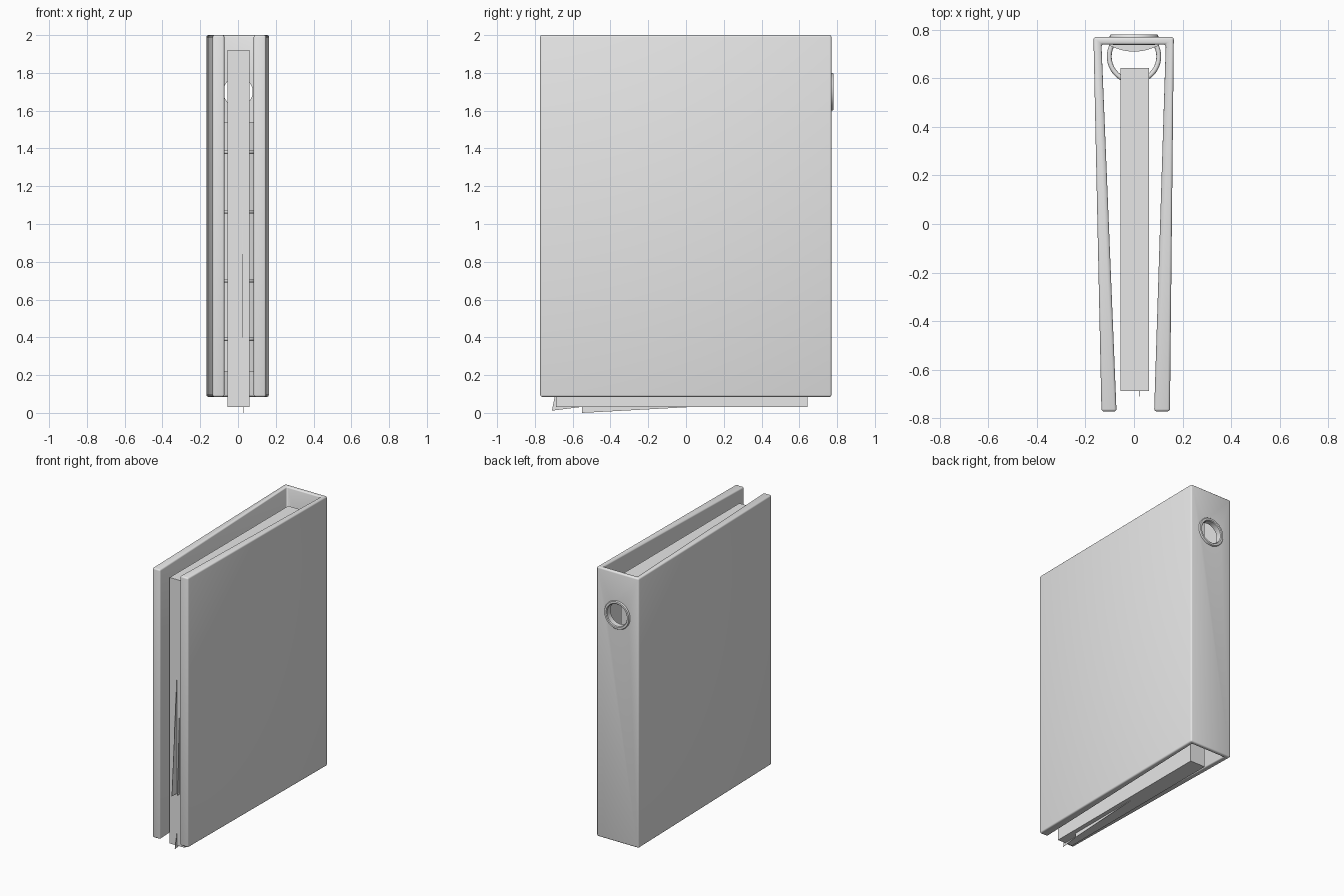
import bpy, bmesh, math
from mathutils import Vector

cube = bpy.data.objects.get("Cube")
if cube:
    bpy.data.objects.remove(cube, do_unlink=True)

GREY = (0.8, 0.8, 0.8, 1)
mat = bpy.data.materials.new("light grey")
mat.use_nodes = True
mat.diffuse_color = GREY
mat.node_tree.nodes["Principled BSDF"].inputs["Base Color"].default_value = GREY


def finish(name, bm):
    bmesh.ops.recalc_face_normals(bm, faces=bm.faces)
    mesh = bpy.data.meshes.new(name)
    bm.to_mesh(mesh)
    bm.free()
    mesh.materials.append(mat)
    ob = bpy.data.objects.new(name, mesh)
    bpy.context.collection.objects.link(ob)
    return ob


def prism(name, points, direction):
    """Extrude a flat outline along a direction."""
    bm = bmesh.new()
    face = bm.faces.new([bm.verts.new(p) for p in points])
    out = bmesh.ops.extrude_face_region(bm, geom=[face])
    moved = [v for v in out["geom"] if isinstance(v, bmesh.types.BMVert)]
    bmesh.ops.translate(bm, verts=moved, vec=Vector(direction))
    return finish(name, bm)


def sweep(name, path, section, closed=False):
    """Join rings of points; section(p) returns the ring at path item p."""
    bm = bmesh.new()
    rings = [[bm.verts.new(q) for q in section(p)] for p in path]
    n = len(rings[0])
    for i in range(len(rings) - (not closed)):
        a, b = rings[i], rings[(i + 1) % len(rings)]
        for j in range(n):
            k = (j + 1) % n
            bm.faces.new((a[j], a[k], b[k], b[j]))
    if not closed:
        bm.faces.new(rings[0])
        bm.faces.new(rings[-1])
    return finish(name, bm)


def smooth(ob, angle=40):
    bpy.ops.object.select_all(action="DESELECT")
    bpy.context.view_layer.objects.active = ob
    ob.select_set(True)
    bpy.ops.object.shade_smooth_by_angle(angle=math.radians(angle))


def apply(ob, mod):
    bpy.context.view_layer.objects.active = ob
    bpy.ops.object.modifier_apply(modifier=mod.name)


# Cover: two boards and the spine as one U-shaped profile
BOTTOM, TOP, HOLE_Z, HOLE_R = 0.085, 2.0, 1.7, 0.085
outline = [(-0.167, 0.77), (-0.134, -0.772), (-0.072, -0.772), (-0.134, 0.74),
           (0.131, 0.74), (0.083, -0.772), (0.148, -0.772), (0.164, 0.77)]
cover = prism("cover", [(x, y, BOTTOM) for x, y in outline], (0, 0, TOP - BOTTOM))
bevel = cover.modifiers.new("rounded edges", "BEVEL")
bevel.width = 0.01
bevel.segments = 3
apply(cover, bevel)

# Finger hole cut through the spine
turns = [math.tau * i / 48 for i in range(48)]
cutter = prism("hole_cutter", [(HOLE_R * math.cos(t), 0.7, HOLE_Z + HOLE_R * math.sin(t))
                               for t in turns], (0, 0.2, 0))
cutter.hide_render = True
cut = cover.modifiers.new("finger hole", "BOOLEAN")
cut.operation = "DIFFERENCE"
cut.solver = "EXACT"
cut.object = cutter
apply(cover, cut)
bpy.data.objects.remove(cutter, do_unlink=True)
smooth(cover)

# Metal rim lining the finger hole
rim_section = [(0.078, 0.737), (0.078, 0.775), (0.083, 0.78), (0.096, 0.78),
               (0.1, 0.775), (0.1, 0.768), (0.086, 0.768), (0.086, 0.737)]
rim = sweep("hole_rim", turns,
            lambda t: [(r * math.cos(t), y, HOLE_Z + r * math.sin(t)) for r, y in rim_section],
            closed=True)
smooth(rim)

# Curved plate carrying the rings
steps = [i / 12 * 2 - 1 for i in range(13)]
plate = prism("ring_plate", [(0.1 * s, 0.735 - 0.025 * (1 - s * s), 0.22) for s in steps]
              + [(0.1, 0.742, 0.22), (-0.1, 0.742, 0.22)], (0, 0, 1.32))
smooth(plate)

# Four binder rings, open where they meet the plate
RING_R, WIRE, RING_Y = 0.102, 0.01, 0.69
arc = [math.radians(150 + 240 * i / 40) for i in range(41)]
wire = [math.tau * i / 10 for i in range(10)]
for number, z in enumerate((0.39, 0.70, 1.065, 1.38), 1):
    ring = sweep(f"ring_{number}", arc, lambda t: [
        ((RING_R + WIRE * math.cos(w)) * math.cos(t),
         RING_Y + (RING_R + WIRE * math.cos(w)) * math.sin(t),
         z + WIRE * math.sin(w)) for w in wire])
    smooth(ring)

# Block of paper
prism("paper_stack", [(-0.055, -0.688, 0.03), (0.062, -0.688, 0.03),
                      (0.062, 0.643, 0.03), (-0.055, 0.643, 0.03)], (0, 0, 1.89))

# Crooked loose sheets whose corners poke out of the block: (x, corners in y and z)
sheets = [
    (0.0, [(-0.745, 0.4), (-0.68, 0.4), (-0.68, 1.34)]),
    (0.022, [(-0.71, 0.4), (-0.68, 0.4), (-0.68, 1.34)]),
    (0.0, [(-0.71, 0.012), (-0.54, 0.033), (-0.68, 0.16)]),
    (0.03, [(-0.55, 0.0), (0.06, 0.033), (-0.55, 0.033)]),
]
for number, (x, corners) in enumerate(sheets, 1):
    prism(f"loose_sheet_{number}", [(x - 0.001, y, z) for y, z in corners], (0.002, 0, 0))
